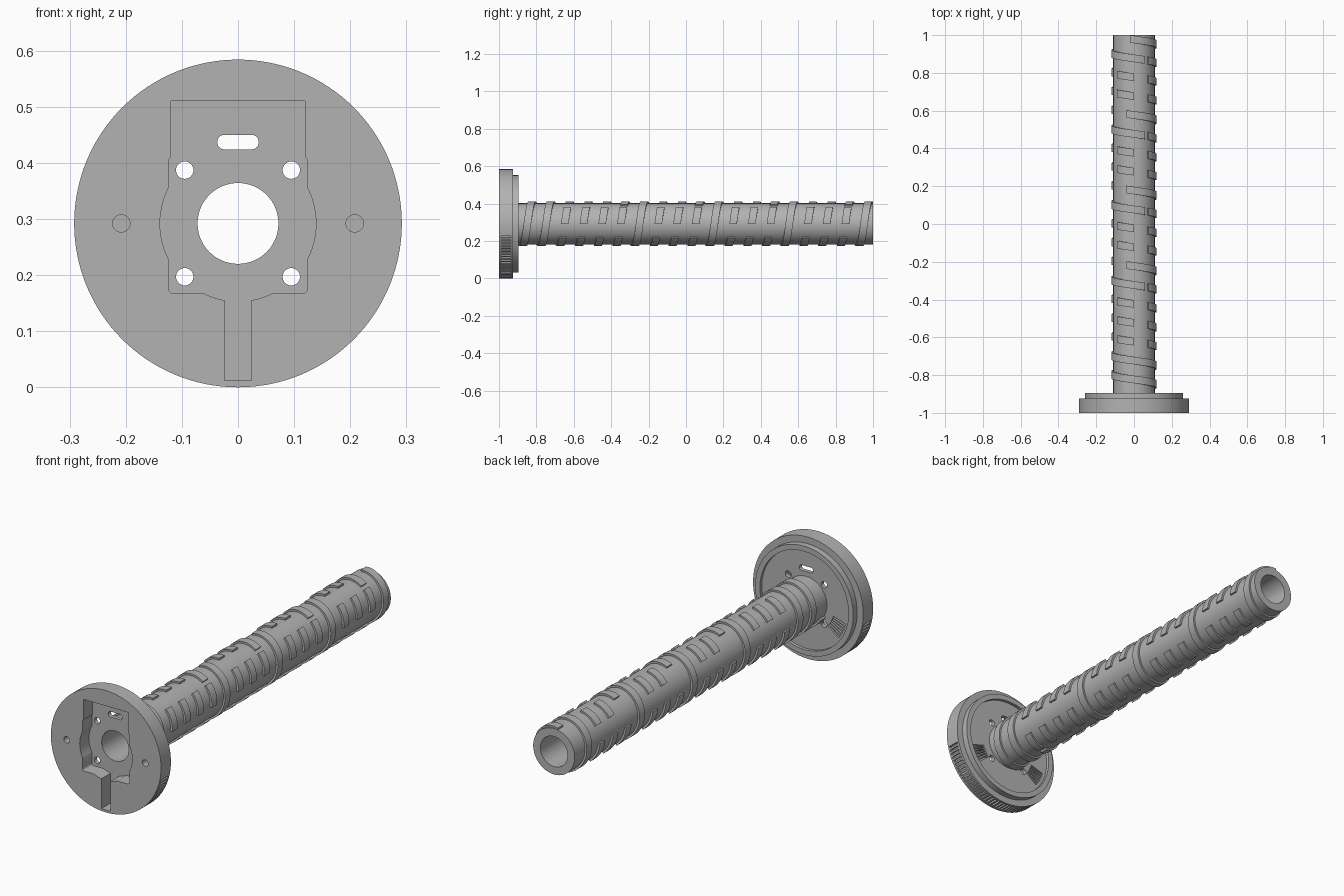
import bpy, bmesh
from math import cos, sin, radians, pi

cube = bpy.data.objects.get("Cube")
if cube:
    bpy.data.objects.remove(cube, do_unlink=True)

AXIS = 0.292          # height of the shaft axis
CORE, CREST, BORE = 0.11, 0.119, 0.072
FLOOR = -0.93         # bottom of the front pocket

grey = bpy.data.materials.new("plain grey")
grey.use_nodes = True
grey.diffuse_color = (0.45, 0.45, 0.45, 1)
grey.node_tree.nodes["Principled BSDF"].inputs["Base Color"].default_value = grey.diffuse_color


def finish(bm, name):
    bmesh.ops.recalc_face_normals(bm, faces=bm.faces)
    mesh = bpy.data.meshes.new(name)
    bm.to_mesh(mesh)
    bm.free()
    mesh.materials.append(grey)
    obj = bpy.data.objects.new(name, mesh)
    bpy.context.collection.objects.link(obj)
    return obj


def smooth(obj):
    bpy.ops.object.select_all(action="DESELECT")
    obj.select_set(True)
    bpy.context.view_layer.objects.active = obj
    bpy.ops.object.shade_smooth_by_angle(angle=radians(30))


def polar(r, deg, y):
    return (r * cos(radians(deg)), y, AXIS + r * sin(radians(deg)))


def skin(bm, rings, closed):
    """Join matching cross-sections into one solid."""
    loops = [[bm.verts.new(p) for p in ring] for ring in rings]
    n = len(loops[0])
    pairs = list(zip(loops, loops[1:]))
    if closed:
        pairs.append((loops[-1], loops[0]))
    else:
        bm.faces.new(loops[0])
        bm.faces.new(loops[-1])
    for a, b in pairs:
        for i in range(n):
            j = (i + 1) % n
            bm.faces.new((a[i], a[j], b[j], b[i]))


def lathe(name, profile, steps):
    bm = bmesh.new()
    skin(bm, [[polar(r, 360 * s / steps, y) for r, y in profile] for s in range(steps)], True)
    return finish(bm, name)


def prisms(name, outlines, y0, y1):
    """Extrude outlines given in x and z along the shaft direction."""
    bm = bmesh.new()
    for pts in outlines:
        skin(bm, [[(x, y, z) for x, z in pts] for y in (y0, y1)], False)
    return finish(bm, name)


def disc(x, z, r, n=32):
    return [(x + r * cos(2 * pi * i / n), z + r * sin(2 * pi * i / n)) for i in range(n)]


def rect(x, z0, z1):
    return [(-x, z0), (x, z0), (x, z1), (-x, z1)]


def rounded(x, z0, z1, r):
    pts = []
    for cx, cz, a in ((x - r, z1 - r, 0), (r - x, z1 - r, 90), (r - x, z0 + r, 180), (x - r, z0 + r, 270)):
        pts += [(cx + r * cos(radians(a + t)), cz + r * sin(radians(a + t))) for t in range(0, 91, 15)]
    return pts


def bar(deg, r0, r1, half):
    """Thin radial bar outline."""
    c, s = cos(radians(deg)), sin(radians(deg))
    return [(r * c - t * s, AXIS + r * s + t * c)
            for r, t in ((r0, -half), (r1, -half), (r1, half), (r0, half))]


# Stepped flange with a shallow dish in its back
flange = lathe("flange", [(0.1, -1), (AXIS, -1), (AXIS, -0.925), (0.26, -0.925),
                          (0.26, -0.895), (0.235, -0.895), (0.235, -0.91), (0.1, -0.91)], 128)

# Motor pocket, cable channel, holes, rim grip and vents
front, back = -1.02, -0.87
grille = [bar(side, 0.15, 0.22, 0.004) for i in range(6)
          for side in (-18 - 4 * i, 198 + 4 * i)]
cutters = [
    prisms("cut_pocket_round", [disc(0, AXIS, 0.139, 96)], front, FLOOR),
    prisms("cut_pocket_square", [rounded(0.124, 0.167, 0.412, 0.01)], front, FLOOR),
    prisms("cut_pocket_top", [rect(0.119, 0.35, 0.51)], front, FLOOR),
    prisms("cut_channel", [rect(0.024, 0.012, 0.2)], front, FLOOR),
    prisms("cut_cable_slot", [rounded(0.037, 0.424, 0.45, 0.0128)], front, back),
    prisms("cut_screw_holes", [disc(sx * 0.095, AXIS + sz * 0.095, 0.0155)
                               for sx in (-1, 1) for sz in (-1, 1)], front, back),
    prisms("cut_pin_holes", [disc(s * 0.208, AXIS, 0.0155) for s in (-1, 1)], front, -0.96),
    prisms("cut_rim_grip", [bar(192 + 3.5 * i, 0.281, 0.3, 0.0045) for i in range(45)],
           -0.99, -0.935),
    prisms("cut_vents", grille, -0.925, back),
]
for cutter in cutters:
    cutter.hide_render = True
    mod = flange.modifiers.new(cutter.name, "BOOLEAN")
    mod.operation, mod.solver, mod.object = "DIFFERENCE", "EXACT", cutter
bpy.context.view_layer.update()
baked = bpy.data.meshes.new_from_object(flange.evaluated_get(bpy.context.evaluated_depsgraph_get()))
flange.modifiers.clear()
flange.data = baked
for cutter in cutters:
    bpy.data.objects.remove(cutter, do_unlink=True)
smooth(flange)

# Hollow shaft
shaft = lathe("shaft", [(BORE, FLOOR), (CORE, FLOOR), (CORE, 1), (BORE, 1)], 96)
smooth(shaft)

# Interrupted helical thread: four pads per turn, with full turns at intervals
bands = [(-870, -100)] + [(1140 + 1440 * i, 1550 + 1440 * i) for i in range(3)] + [(5460, 5860)]
pads = [(a, a + 50) for a in range(-90, 5860, 90)
        if all(a + 50 < b0 or a > b1 for b0, b1 in bands)]
bm = bmesh.new()
for a0, a1 in bands + pads:
    steps = max(1, round((a1 - a0) / 6))
    rings = []
    for i in range(steps + 1):
        a = a0 + (a1 - a0) * i / steps
        y = -0.648 + a / 3600
        rings.append([polar(r, a, min(y + w, 1))
                      for r, w in ((0.1, -0.02), (CREST, -0.02), (CREST, 0.02), (0.1, 0.02))])
    skin(bm, rings, False)
thread = finish(bm, "thread_ribs")
smooth(thread)
